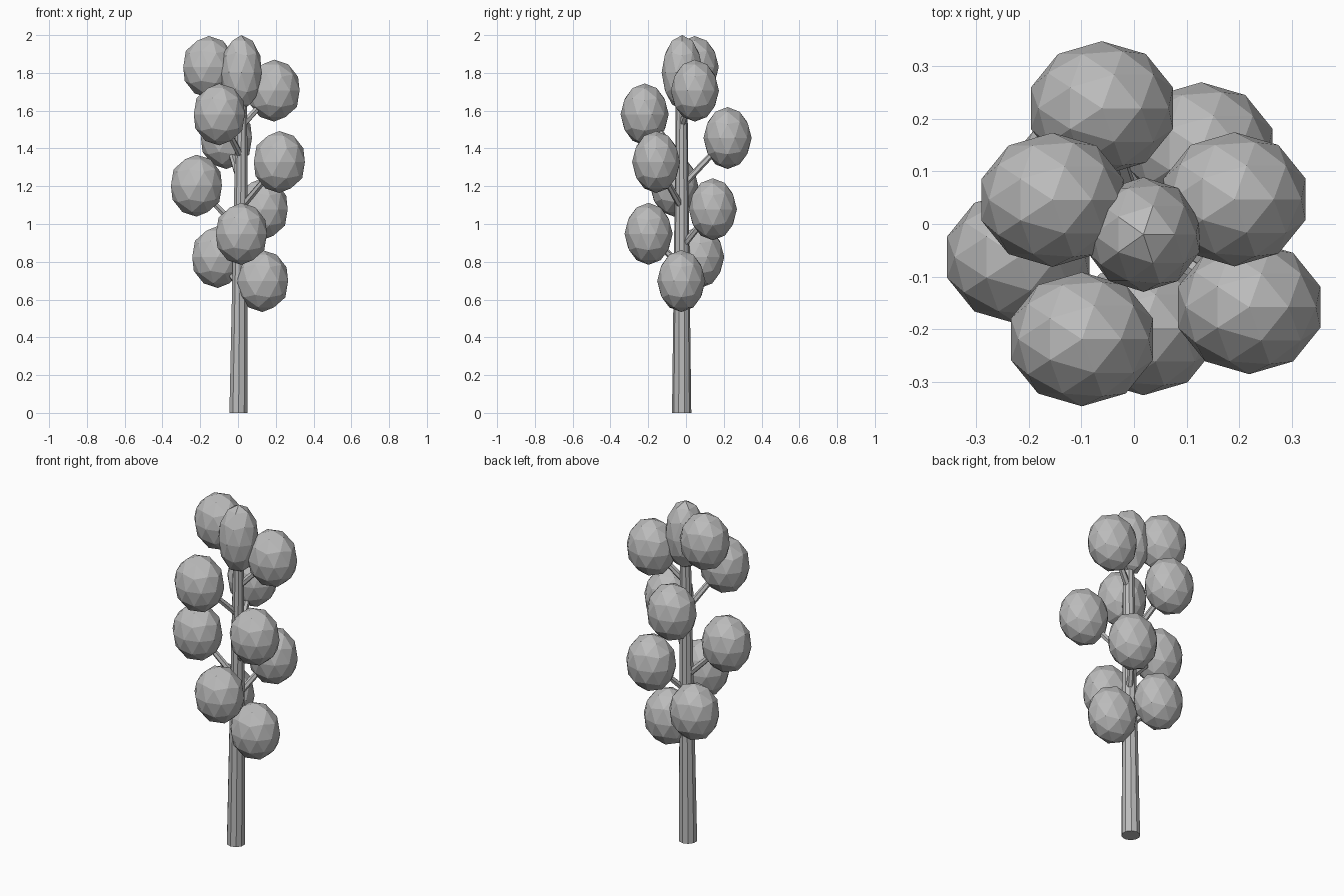
import bpy, bmesh
from mathutils import Vector, Matrix

if "Cube" in bpy.data.objects:
    bpy.data.objects.remove(bpy.data.objects["Cube"])

grey = bpy.data.materials.new("plain_grey")
grey.diffuse_color = (0.5, 0.5, 0.5, 1)
grey.use_nodes = True
grey.node_tree.nodes["Principled BSDF"].inputs["Base Color"].default_value = grey.diffuse_color


def finish(bm, name):
    mesh = bpy.data.meshes.new(name)
    bm.to_mesh(mesh)
    bm.free()
    mesh.materials.append(grey)
    obj = bpy.data.objects.new(name, mesh)
    bpy.context.collection.objects.link(obj)
    return obj


def foliage(name, centre, radii):
    # Faceted, stretched ball of leaves
    bm = bmesh.new()
    bmesh.ops.create_icosphere(bm, subdivisions=2, radius=1)
    bmesh.ops.transform(bm, verts=bm.verts,
                        matrix=Matrix.Translation(centre) @ Matrix.Diagonal((*radii, 1)))
    return finish(bm, name)


def limb(name, start, end, r1, r2, sides):
    # Tapered cylinder between two points
    start, end = Vector(start), Vector(end)
    axis = end - start
    bm = bmesh.new()
    bmesh.ops.create_cone(bm, cap_ends=True, segments=sides, radius1=r1, radius2=r2,
                          depth=axis.length)
    turn = Vector((0, 0, 1)).rotation_difference(axis).to_matrix().to_4x4()
    bmesh.ops.transform(bm, verts=bm.verts,
                        matrix=Matrix.Translation((start + end) / 2) @ turn)
    return finish(bm, name)


# Trunk: leans slightly, flat on the ground
TRUNK_TOP = 1.72
base_x, top_x, trunk_y = 0.003, 0.02, -0.023
trunk = limb("trunk", (base_x, trunk_y, 0), (base_x, trunk_y, TRUNK_TOP), 0.051, 0.03, 10)
for v in trunk.data.vertices:
    v.co.x += (top_x - base_x) * v.co.z / TRUNK_TOP

# Crown ball on the trunk tip
foliage("crown", (0.018, -0.02, 1.802), (0.112, 0.109, 0.198))

# Side balls, each held by a branch rising at 45 degrees
centres = [
    (0.130, -0.025, 0.698), (-0.107, 0.075, 0.825), (0.018, -0.198, 0.948),
    (0.128, 0.142, 1.078), (-0.220, -0.063, 1.203), (0.219, -0.158, 1.328),
    (-0.061, 0.220, 1.455), (-0.099, -0.219, 1.580), (0.191, 0.047, 1.706),
    (-0.155, 0.046, 1.831),
]
for i, c in enumerate(centres, 1):
    foliage(f"foliage_{i}", c, (0.142, 0.1275, 0.164))
    trunk_x = base_x + (top_x - base_x) * c[2] / TRUNK_TOP
    reach = Vector((c[0] - trunk_x, c[1] - trunk_y)).length
    limb(f"branch_{i}", (trunk_x, trunk_y, c[2] - reach), c, 0.019, 0.014, 6)
